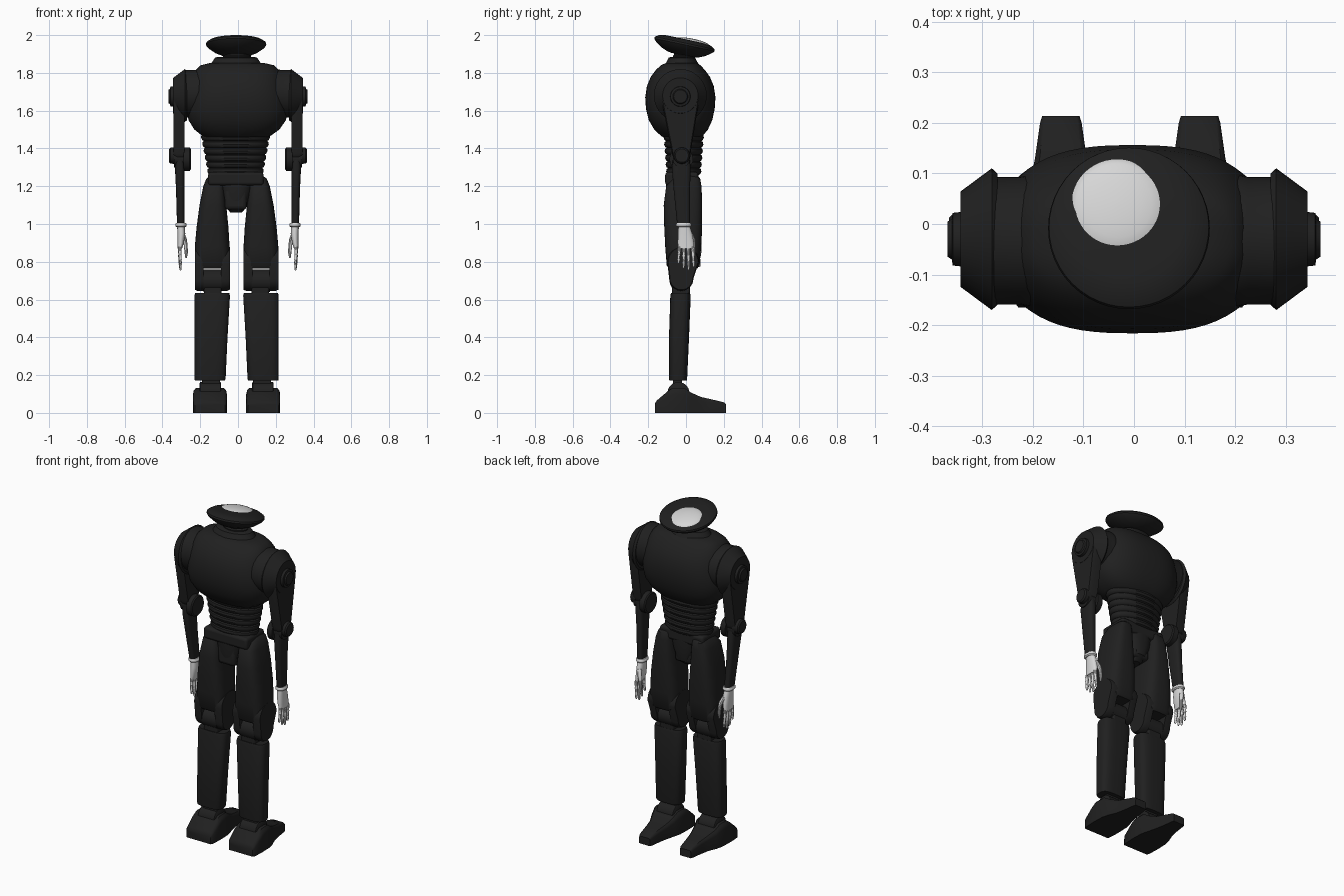
import bpy, bmesh, math
from mathutils import Vector, Matrix

if "Cube" in bpy.data.objects:
    bpy.data.objects.remove(bpy.data.objects["Cube"])

def material(name, v):
    m = bpy.data.materials.new(name)
    m.diffuse_color = (v, v, v, 1)
    m.use_nodes = True
    m.node_tree.nodes["Principled BSDF"].inputs["Base Color"].default_value = m.diffuse_color
    return m

BLACK = material("matte black", 0.0145)
WHITE = material("off white", 0.68)

def skin(name, rings, mat=BLACK):
    """Bridge closed rings of points and cap both ends."""
    bm = bmesh.new()
    vs = [[bm.verts.new(p) for p in r] for r in rings]
    n = len(rings[0])
    for a, b in zip(vs, vs[1:]):
        for i in range(n):
            j = (i + 1) % n
            bm.faces.new((a[i], a[j], b[j], b[i]))
    bm.faces.new(vs[0])
    bm.faces.new(vs[-1])
    bmesh.ops.recalc_face_normals(bm, faces=bm.faces)
    me = bpy.data.meshes.new(name)
    bm.to_mesh(me)
    bm.free()
    me.materials.append(mat)
    ob = bpy.data.objects.new(name, me)
    bpy.context.collection.objects.link(ob)
    return ob

def loft(name, secs, e=2.0, n=48, mat=BLACK):
    """Stack superellipses (z, cx, cy, rx, ry)."""
    rings = []
    for z, cx, cy, rx, ry in secs:
        r = []
        for i in range(n):
            c, s = math.cos(2 * math.pi * i / n), math.sin(2 * math.pi * i / n)
            r.append((cx + rx * math.copysign(abs(c) ** (2 / e), c),
                      cy + ry * math.copysign(abs(s) ** (2 / e), s), z))
        rings.append(r)
    return skin(name, rings, mat)

def cyl_x(name, y, z, stations, n=40):
    """Round part along x from (x, radius) stations."""
    return skin(name, [[(x, y + r * math.cos(2 * math.pi * i / n), z + r * math.sin(2 * math.pi * i / n))
                        for i in range(n)] for x, r in stations])

def capsule_link(name, a, b, ra, rb, n=16):
    """Plate outline joining two circles (y, z), as a yz polygon."""
    pts = [(a[0] + ra * math.cos(math.pi * i / n), a[1] + ra * math.sin(math.pi * i / n)) for i in range(n + 1)]
    pts += [(b[0] + rb * math.cos(math.pi + math.pi * i / n), b[1] + rb * math.sin(math.pi + math.pi * i / n))
            for i in range(n + 1)]
    return pts

def plate_x(name, pts, x0, x1, shrink=0.012):
    """Extrude a yz outline along x with a small bevel on the outer end."""
    cy = sum(p[0] for p in pts) / len(pts)
    cz = sum(p[1] for p in pts) / len(pts)
    def ring(x, d):
        out = []
        for y, z in pts:
            v = Vector((y - cy, z - cz))
            v -= v.normalized() * d
            out.append((x, cy + v.x, cz + v.y))
        return out
    xb = x0 + (x1 - x0) * 0.7
    return skin(name, [ring(x0, 0), ring(xb, 0), ring(x1, shrink)])

def tube(name, pts, radii, mat, n=10, flat=1.0):
    """Round limb through points going downward."""
    return loft(name, [(z, x, y, r * flat, r) for (x, y, z), r in zip(pts, radii)], 2, n, mat)

def box(name, x0, x1, y0, y1, z0, z1, bevel=0.01):
    ob = skin(name, [[(x0, y0, z), (x1, y0, z), (x1, y1, z), (x0, y1, z)] for z in (z0, z1)])
    m = ob.modifiers.new("bevel", 'BEVEL')
    m.width, m.segments = bevel, 3
    return ob

# Head: tilted dish with a pale dome on top
tilt = Matrix.Translation((-0.01, -0.01, 1.943)) @ Matrix.Rotation(math.radians(-12), 4, 'X')
dish = [(-.05, .06), (-.045, .085), (-.03, .12), (-.005, .155), (.006, .163), (.016, .161),
        (.028, .142), (.035, .11), (.036, .03)]
loft("head_dish", [(z, 0, 0, r * .98, r) for z, r in dish]).data.transform(tilt)
dome = [(.025 + .022 * math.sin(a), -.022, .042, .095 * math.cos(a), .095 * math.cos(a))
        for a in [math.radians(d) for d in (0, 15, 30, 45, 60, 75, 87)]]
loft("head_dome", dome, mat=WHITE).data.transform(tilt)

# Neck and collar
loft("neck", [(1.85, -.005, -.015, .075, .055), (1.89, -.005, -.015, .075, .055),
              (1.895, -.005, -.015, .06, .048), (1.925, -.005, -.015, .06, .048)])
loft("collar", [(1.83, -.01, -.022, .145, .10), (1.86, -.01, -.022, .125, .08),
                (1.88, -.01, -.022, .112, .07), (1.884, -.01, -.022, .10, .06)])

# Barrel chest
loft("chest", [(1.46, -.008, -.022, .165, .10), (1.468, -.008, -.022, .182, .112),
               (1.50, -.006, -.026, .225, .142), (1.55, -.004, -.029, .258, .168),
               (1.61, -.003, -.03, .268, .182), (1.67, -.003, -.03, .262, .186),
               (1.73, -.003, -.03, .25, .177), (1.78, -.003, -.03, .236, .156),
               (1.815, -.003, -.03, .22, .13), (1.84, -.003, -.028, .195, .105),
               (1.853, -.005, -.025, .14, .08)], 2.6, 64)

# Bellows abdomen
secs = []
for k in range(6):
    for a in (-80, -45, 0, 45, 80):
        t = (k + .5 + .5 * math.sin(math.radians(a))) / 6
        bulge = .014 * (1 - math.cos(math.radians(a)))
        secs.append((1.475 - .215 * t, -.013, -.012, .186 - .04 * t - bulge, .108 - .016 * t - bulge))
loft("bellows_abdomen", secs)

# Waist belt and pelvis
box("waist_belt", -.158, .135, -.11, .065, 1.205, 1.275, .015)
loft("pelvis_core", [(1.06, -.01, -.02, .03, .04), (1.09, -.01, -.02, .055, .075),
                     (1.15, -.01, -.02, .08, .085), (1.22, -.01, -.02, .10, .085)], 2.5)
box("pelvis_block", -.07, .046, -.10, .05, 1.075, 1.19, .02)
cyl_x("hip_axle", -.02, 1.14, [(-.14, .05), (.125, .05)])

for s, side in ((-1, "left"), (1, "right")):
    # Shoulder drum, flared cap and hub
    cyl_x(side + "_shoulder_drum", -.033, 1.69, [(s * .19, .125), (s * .205, .13), (s * .225, .126), (s * .285, .126)])
    cyl_x(side + "_shoulder_cap", -.03, 1.68, [(s * .27, .13), (s * .281, .14), (s * .343, .094)])
    cyl_x(side + "_shoulder_hub", -.03, 1.675, [(s * .33, .055), (s * .358, .052), (s * .36, .04), (s * .368, .035)])
    # Upper arm plate
    plate_x(side + "_upper_arm", capsule_link("", (-.03, 1.66), (-.025, 1.38), .10, .05), s * .282, s * .342)
    # Elbow discs
    cyl_x(side + "_elbow_inner", -.025, 1.343, [(s * .25, .055), (s * .256, .062), (s * .288, .062)])
    cyl_x(side + "_elbow_outer", -.022, 1.362, [(s * .325, .045), (s * .358, .042), (s * .365, .035)])
    cyl_x(side + "_elbow_axle", -.025, 1.345, [(s * .27, .045), (s * .34, .045)])
    # Forearm
    dy = .03 if s < 0 else 0
    loft(side + "_forearm", [(1.375, s * .309, -.025, .022, .04), (1.30, s * .308, -.025, .026, .05),
                             (1.18, s * .306, -.022 + dy * .4, .022, .043),
                             (1.0, s * .303, -.013 + dy, .02, .034)], 3, 24)
    # Hand: cuff, palm, fingers, thumb
    hx = s * .302
    loft(side + "_wrist_cuff", [(1.006, hx, -.012 + dy, .026, .036), (1.0, hx, -.012 + dy, .03, .04),
                                (.99, hx, -.012 + dy, .03, .04), (.984, hx, -.012 + dy, .024, .034)], 2.3, 24, WHITE)
    loft(side + "_palm", [(.99, hx, -.01 + dy, .02, .03), (.95, s * .30, -.005 + dy, .021, .038),
                          (.90, s * .303, -.001 + dy, .017, .043), (.87, s * .308, 0 + dy, .012, .042)],
         2.4, 20, WHITE)
    for k, tip in enumerate((.79, .765, .755, .772)):
        y = -.034 + .023 * k + dy
        spread = (k - 1.5) * .004
        pts = [(s * (.308 - .004 * f * f), y + spread * f, .88 + (tip - .88) * f)
               for f in (0, .15, .36, .42, .48, .68, .74, .8, .95, 1)]
        tube(side + "_finger_%d" % (k + 1), pts,
             [.009, .010, .0075, .0095, .0075, .007, .0085, .007, .006, .003], WHITE)
    pts = [(s * x, y + dy, z) for x, y, z in ((.295, .025, .95), (.284, .037, .92), (.277, .042, .89),
                                            (.274, .043, .85), (.275, .042, .82))]
    tube(side + "_thumb", pts, [.012, .013, .010, .009, .004], WHITE)

    # Thigh (inner x, outer x, back y, front y at each height)
    o = -.0075
    th = [(1.255, .075, .14, -.03, .06), (1.24, .07, .16, -.07, .075), (1.20, .064, .176, -.105, .082),
          (1.10, .055, .196, -.118, .086), (.98, .043, .212, -.115, .086), (.88, .037, .221, -.11, .08),
          (.78, .036, .221, -.102, .072), (.765, .045, .212, -.09, .06)]
    loft(side + "_thigh", [(z, o + s * (a + b) / 2, (c + d) / 2, (b - a) / 2, (d - c) / 2)
                           for z, a, b, c, d in th], 3.2)
    # Knee fork and hinge
    fork = capsule_link("", (-.015, .80), (-.025, .71), .084, .064)
    plate_x(side + "_knee_fork_outer", fork, o + s * .174, o + s * .221, .006)
    plate_x(side + "_knee_fork_inner", fork, o + s * .083, o + s * .036, .006)
    cyl_x(side + "_knee_hinge", -.027, .70, [(o + s * .08, .06), (o + s * .176, .06)])
    box(side + "_knee_post", *sorted((o + s * .08, o + s * .172)), -.075, .02, .61, .70)
    # Shin
    loft(side + "_shin", [(z, o + s * (a + b) / 2, y, (b - a) / 2, r) for z, a, b, y, r in
                          ((.172, .062, .221, -.042, .046), (.18, .058, .223, -.042, .048),
                           (.40, .048, .223, -.037, .053), (.62, .035, .223, -.029, .054),
                           (.636, .039, .219, -.029, .05))], 3.2)
    # Ankle and foot
    box(side + "_ankle_post", *sorted((o + s * .088, o + s * .182)), -.07, -.02, .11, .185, .005)
    cyl_x(side + "_ankle_drum", -.04, .105, [(o + s * .082, .052), (o + s * .086, .058),
                                             (o + s * .192, .058), (o + s * .196, .052)])
    rings = []
    for y, hw, top in ((-.165, .08, .05), (-.155, .087, .065), (-.10, .09, .112), (-.07, .09, .132),
                       (-.01, .088, .132), (.03, .078, .106), (.08, .061, .084), (.13, .051, .073),
                       (.20, .041, .056), (.213, .037, .045)):
        c = o + s * (.141 - .004 * (y > .05))
        rings.append([(c + hw * u, y, top * v) for u, v in
                      ((-1, 0), (1, 0), (1, .75), (.95, .9), (.82, 1), (-.82, 1), (-.95, .9), (-1, .75))])
    skin(side + "_foot", rings)

# Smooth shading with crisp edges
for ob in bpy.data.objects:
    ob.select_set(True)
bpy.context.view_layer.objects.active = bpy.data.objects["chest"]
bpy.ops.object.shade_smooth_by_angle(angle=math.radians(35))
